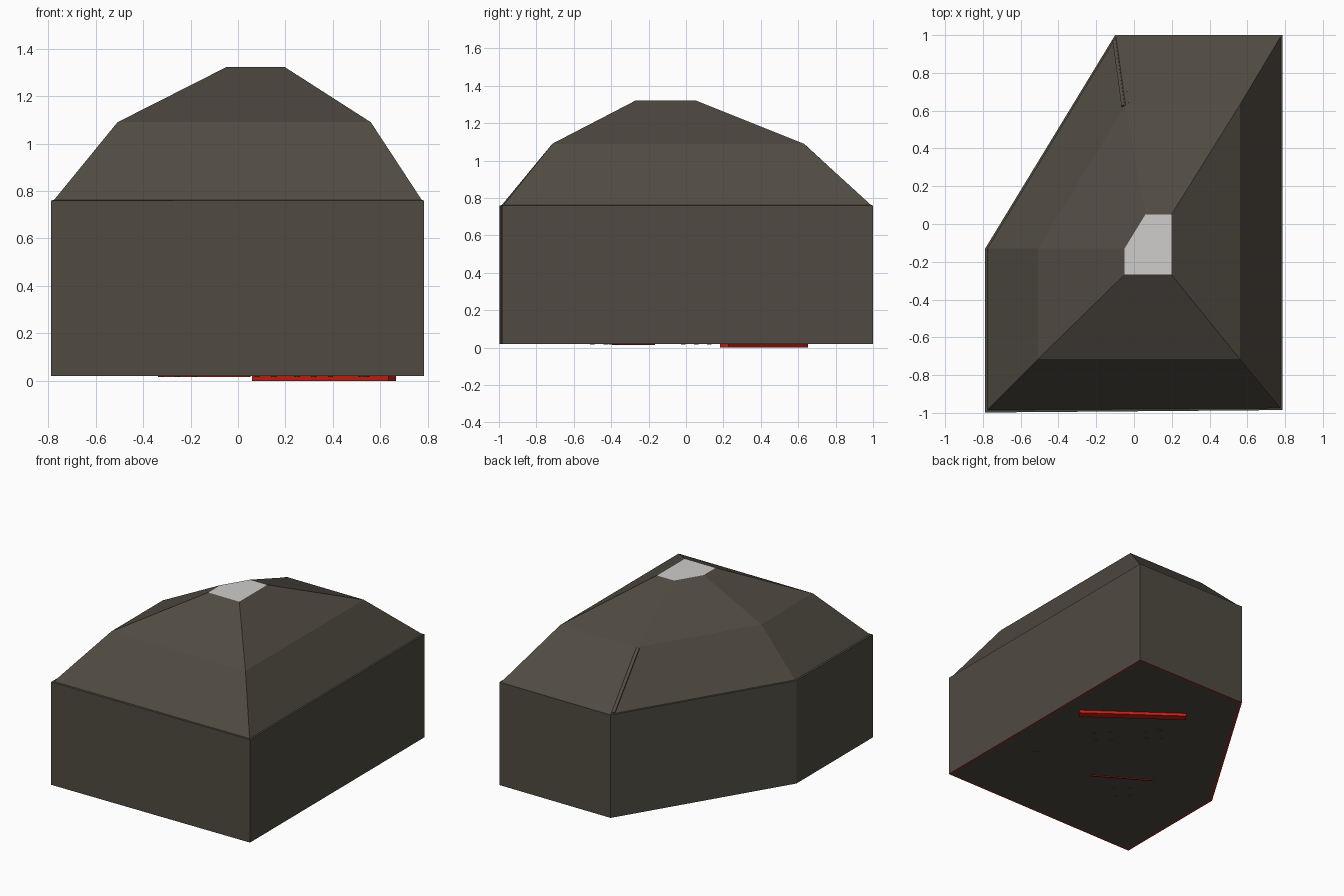
import bpy, bmesh, math
from mathutils import Vector

if "Cube" in bpy.data.objects:
    bpy.data.objects.remove(bpy.data.objects["Cube"])


def material(name, col):
    m = bpy.data.materials.new(name)
    m.diffuse_color = (*col, 1)
    m.use_nodes = True
    m.node_tree.nodes["Principled BSDF"].inputs["Base Color"].default_value = m.diffuse_color
    return m


BROWN = material("dark brown", (0.080, 0.070, 0.054))
RED = material("red", (0.55, 0.014, 0.006))
PALE = material("pale grey", (0.62, 0.61, 0.60))


def make(name, bm, mats):
    bmesh.ops.recalc_face_normals(bm, faces=bm.faces)
    me = bpy.data.meshes.new(name)
    bm.to_mesh(me)
    bm.free()
    for m in mats:
        me.materials.append(m)
    ob = bpy.data.objects.new(name, me)
    bpy.context.collection.objects.link(ob)
    return ob


def loft(bm, rings):
    loops = [[bm.verts.new((x, y, z)) for x, y in pts] for pts, z in rings]
    for a, b in zip(loops, loops[1:]):
        n = len(a)
        for i in range(n):
            bm.faces.new((a[i], a[(i + 1) % n], b[(i + 1) % n], b[i]))
    return loops


# five sided footprint and the smaller outlines going up the roof
base = [(-0.788, -0.998), (0.785, -0.985), (0.785, 1.0), (-0.1, 1.0), (-0.788, -0.13)]
eave = [(-0.776, -0.985), (0.775, -0.975), (0.775, 0.99), (-0.095, 0.99), (-0.776, -0.13)]
knee = [(-0.508, -0.715), (0.56, -0.715), (0.56, 0.63), (-0.045, 0.63), (-0.508, -0.13)]
peak = [(-0.05, -0.268), (0.198, -0.268), (0.198, 0.05), (0.06, 0.05), (-0.05, -0.13)]

# walls with a dark floor and a red line around its edge
bm = bmesh.new()
loops = loft(bm, [(base, 0.02), (base, 0.76), (eave, 0.762)])
floor = bm.faces.new(loops[0])
bm.normal_update()
rim = bmesh.ops.inset_region(bm, faces=[floor], thickness=0.015, depth=0)
for f in rim["faces"]:
    f.material_index = 1
make("walls_and_floor", bm, [BROWN, RED])

# two-pitch roof
bm = bmesh.new()
loft(bm, [(eave, 0.762), (knee, 1.09), (peak, 1.322)])
make("roof", bm, [BROWN])

# pale skylight closing the roof
bm = bmesh.new()
bm.faces.new([bm.verts.new((x, y, 1.322)) for x, y in peak])
sky = make("skylight", bm, [PALE])
if sky.data.polygons[0].normal.z < 0:
    sky.data.flip_normals()


# beam between two points with an axis for its height
def beam(name, a, b, width, height, up, mat):
    a, b, up = Vector(a), Vector(b), Vector(up).normalized()
    side = (b - a).cross(up).normalized() * width / 2
    rise = up * height / 2
    bm = bmesh.new()
    rings = [[bm.verts.new(p + s * side + r * rise)
              for s, r in ((-1, -1), (1, -1), (1, 1), (-1, 1))] for p in (a, b)]
    for i in range(4):
        j = (i + 1) % 4
        bm.faces.new((rings[0][i], rings[0][j], rings[1][j], rings[1][i]))
    bm.faces.new(rings[0])
    bm.faces.new(rings[1])
    return make(name, bm, [mat])


# narrow ribs along the back left roof corner
for i, s in enumerate((-0.012, 0.012)):
    beam(f"corner_rib_{i + 1}", (-0.092 + s, 0.972, 0.766), (-0.045 + s, 0.625, 1.085),
         0.017, 0.012, (-0.25, 0.6, 0.75), BROWN)

# red bars showing under the floor
beam("red_bar", (0.65, 0.205, 0.0125), (0.075, 0.63, 0.0125), 0.055, 0.025, (0, 0, 1), RED)
beam("thin_red_bar", (0.05, -0.39, 0.018), (-0.315, -0.17, 0.018), 0.012, 0.006, (0, 0, 1), RED)

# small round feet under the floor
feet = [(0.53, -0.39)]
for cx, cy in ((0.32, 0.055), (0.08, 0.29), (-0.255, -0.43)):
    feet += [(cx + dx * 0.07, cy + dy * 0.07) for dx, dy in ((1, 0), (-1, 0), (0, 1), (0, -1))]
for i, (x, y) in enumerate(feet):
    r = 0.025 if i == 0 else 0.012
    bpy.ops.mesh.primitive_cylinder_add(vertices=10, radius=r, depth=0.008, location=(x, y, 0.02))
    ob = bpy.context.object
    ob.name = f"foot_{i + 1}"
    ob.data.materials.append(BROWN)
